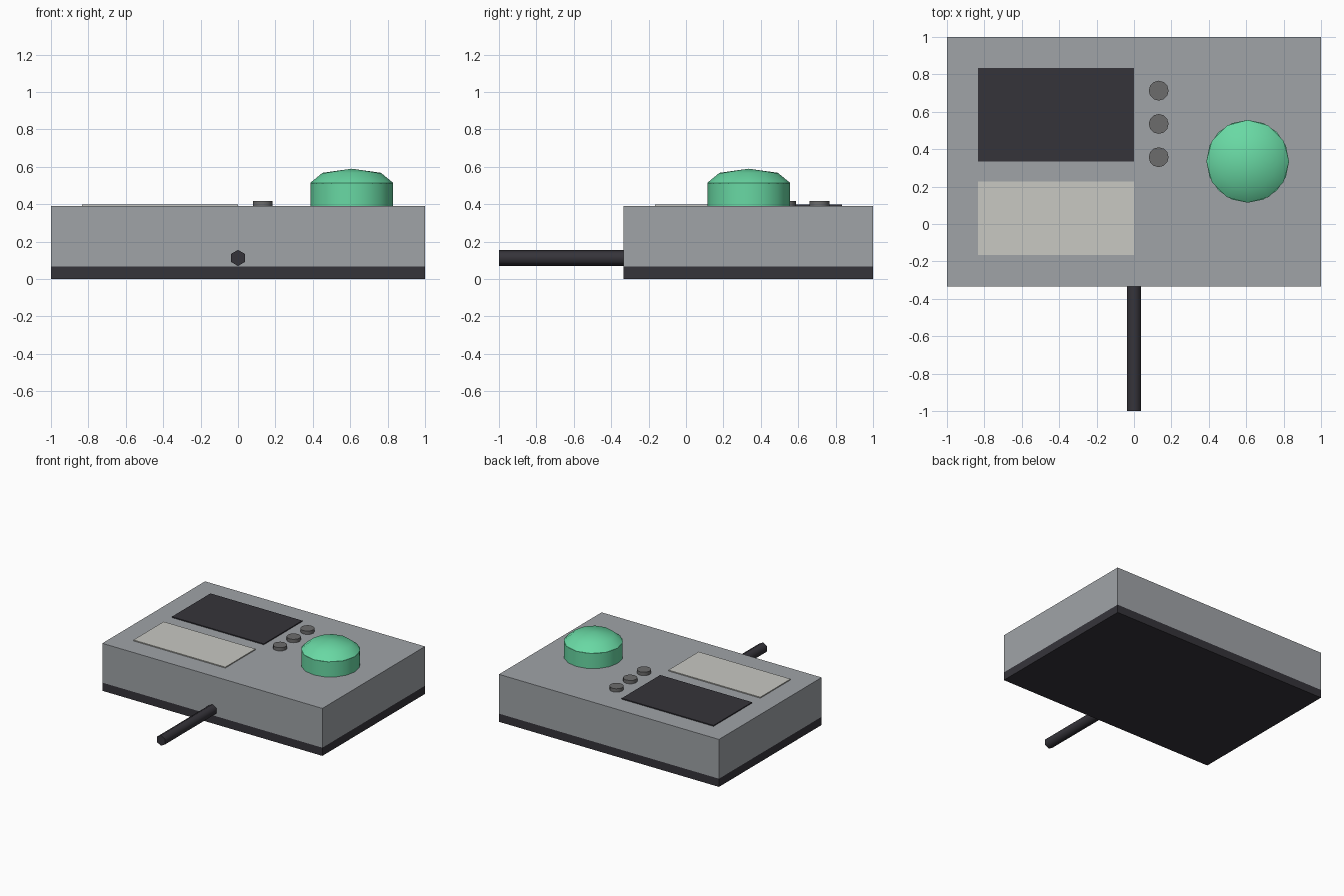
import bpy
import math

cube = bpy.data.objects.get("Cube")
if cube:
    bpy.data.objects.remove(cube, do_unlink=True)


def material(name, rgb):
    mat = bpy.data.materials.new(name)
    mat.use_nodes = True
    colour = (*rgb, 1)
    mat.diffuse_color = colour
    mat.node_tree.nodes["Principled BSDF"].inputs["Base Color"].default_value = colour
    return mat


grey = material("casing grey", (0.35, 0.37, 0.39))
dark = material("charcoal", (0.036, 0.034, 0.042))
cream = material("pale cream", (0.58, 0.58, 0.54))
knob_grey = material("knob grey", (0.15, 0.15, 0.15))
green = material("mint green", (0.14, 0.69, 0.37))


def finish(name, mat, smooth=None):
    obj = bpy.context.object
    obj.name = name
    obj.data.materials.append(mat)
    bpy.ops.object.transform_apply(location=False, rotation=True, scale=True)
    if smooth:
        bpy.ops.object.shade_smooth_by_angle(angle=math.radians(smooth))
    return obj


def box(name, low, high, mat):
    centre = [(a + b) / 2 for a, b in zip(low, high)]
    bpy.ops.mesh.primitive_cube_add(size=1, location=centre)
    bpy.context.object.scale = [b - a for a, b in zip(low, high)]
    return finish(name, mat)


def cylinder(name, sides, radius, depth, centre, mat, rotation=(0, 0, 0), smooth=62):
    bpy.ops.mesh.primitive_cylinder_add(vertices=sides, radius=radius, depth=depth,
                                        location=centre, rotation=rotation)
    return finish(name, mat, smooth)


top = 0.39
front = -0.333

# Casing and dark base
box("base_plate", (-1, front, 0), (1, 1, 0.067), dark)
box("casing", (-1, front, 0.067), (1, 1, top), grey)

# Thin panels on the top face
box("screen", (-0.835, 0.335, top), (0, 0.835, top + 0.008), dark)
box("label_panel", (-0.835, -0.165, top), (0, 0.228, top + 0.008), cream)

# Row of small knobs
for i in range(3):
    cylinder(f"knob_{i + 1}", 12, 0.053, 0.028, (0.132, 0.357 + 0.178 * i, top + 0.014),
             knob_grey, smooth=40)

# Large push button: drum with a flattened dome
cylinder("button_drum", 16, 0.221, 0.125, (0.608, 0.335, top + 0.0625), green, smooth=40)
bpy.ops.mesh.primitive_uv_sphere_add(segments=12, ring_count=4, radius=0.221,
                                     location=(0.608, 0.335, top + 0.125))
bpy.context.object.scale.z = 0.34
finish("button_dome", green, smooth=80)

# Hexagonal cable leaving the front
cylinder("cable", 6, 0.043, 0.70, (0, -0.65, 0.113), dark, (math.pi / 2, 0, 0))
